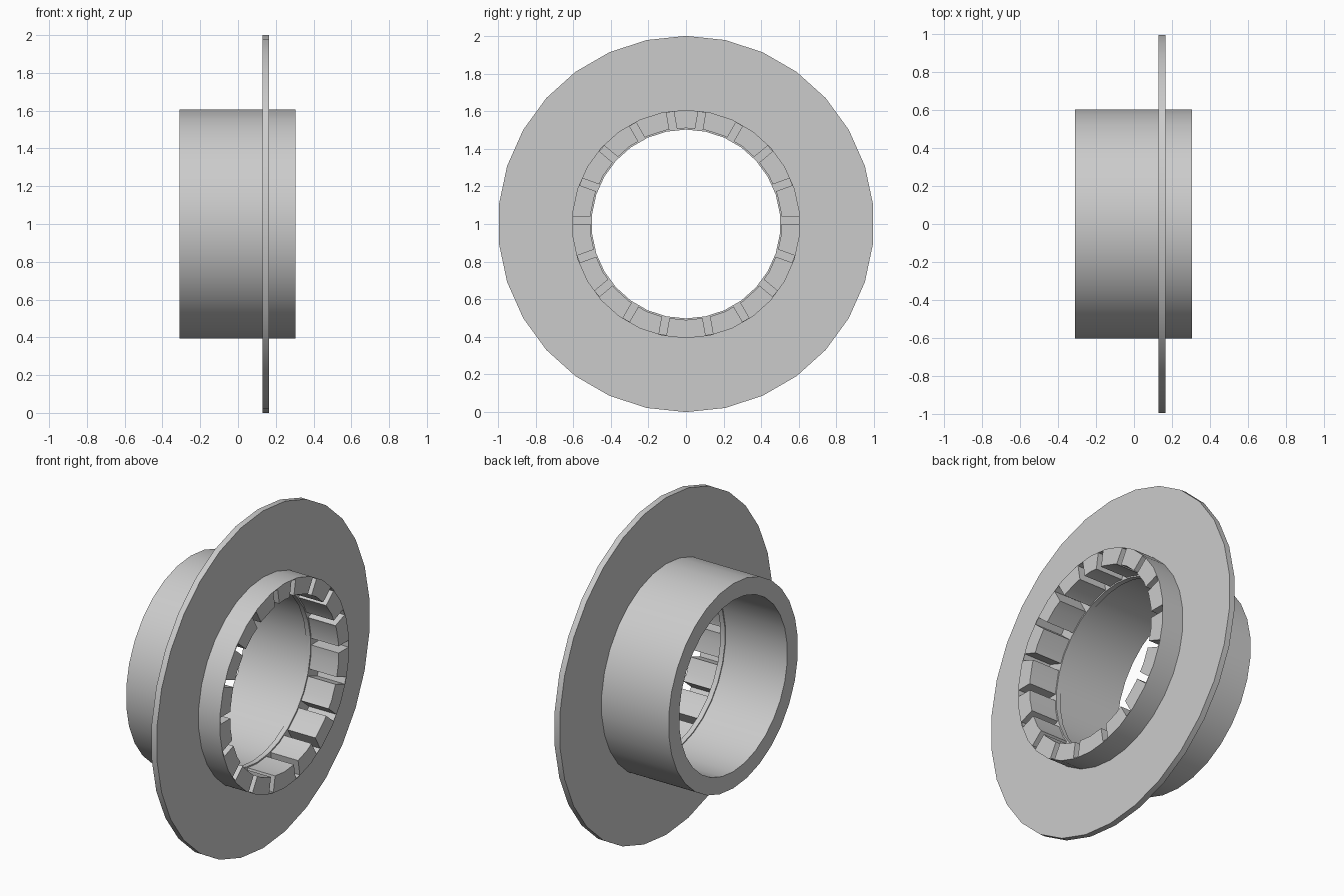
import bpy, bmesh
from math import sin, cos, radians, tau
from mathutils import Matrix, Vector

SIDES = 30
CENTRE = Vector((0, 0, 1))

if "Cube" in bpy.data.objects:
    bpy.data.objects.remove(bpy.data.objects["Cube"], do_unlink=True)

grey = bpy.data.materials.new("light grey")
grey.use_nodes = True
grey.diffuse_color = (0.6, 0.6, 0.6, 1)
grey.node_tree.nodes["Principled BSDF"].inputs["Base Color"].default_value = (0.6, 0.6, 0.6, 1)


def make_object(name, bm):
    bmesh.ops.recalc_face_normals(bm, faces=bm.faces)
    mesh = bpy.data.meshes.new(name)
    bm.to_mesh(mesh)
    bm.free()
    mesh.materials.append(grey)
    obj = bpy.data.objects.new(name, mesh)
    bpy.context.collection.objects.link(obj)
    return obj


def lathe(name, profile):
    """Turn a closed (x, radius) profile around the x axis."""
    bm = bmesh.new()
    rings = []
    for i in range(SIDES):
        a = tau * i / SIDES
        rings.append([bm.verts.new(CENTRE + Vector((x, r * sin(a), r * cos(a))))
                      for x, r in profile])
    n = len(profile)
    for i in range(SIDES):
        a, b = rings[i], rings[(i + 1) % SIDES]
        for j in range(n):
            k = (j + 1) % n
            bm.faces.new((a[j], a[k], b[k], b[j]))
    return make_object(name, bm)


def activate(obj):
    bpy.ops.object.select_all(action='DESELECT')
    obj.select_set(True)
    bpy.context.view_layer.objects.active = obj


# Sleeve with a shallow raised ring inside the bore
sleeve = lathe("sleeve", [(-0.31, 0.607), (0.305, 0.607), (0.305, 0.51),
                          (0.125, 0.51), (0.125, 0.502), (0.095, 0.502),
                          (0.095, 0.508), (-0.31, 0.508)])

# Wide flat flange
flange = lathe("flange", [(0.13, 1.0), (0.165, 1.0), (0.165, 0.606), (0.13, 0.606)])

# Slot cutters: opposite pairs, each lying just above its diameter line
bm = bmesh.new()
for step in range(-4, 5):
    turn = Matrix.Rotation(radians(20 * step), 4, 'X')
    for side in (-1, 1):
        place = Matrix.Translation((0.265, side * 0.525, 0.02))
        size = Matrix.Diagonal((0.28, 0.15, 0.04, 1))
        bmesh.ops.create_cube(bm, size=1,
                              matrix=Matrix.Translation(CENTRE) @ turn @ place @ size)
cutter = make_object("slot_cutter", bm)
cutter.hide_render = True

# Cut the slots into the inner wall
activate(sleeve)
cut = sleeve.modifiers.new("slots", 'BOOLEAN')
cut.operation = 'DIFFERENCE'
cut.solver = 'EXACT'
cut.object = cutter
bpy.ops.object.modifier_apply(modifier=cut.name)
bpy.data.objects.remove(cutter, do_unlink=True)

for part in (sleeve, flange):
    activate(part)
    bpy.ops.object.shade_smooth_by_angle(angle=radians(30))
